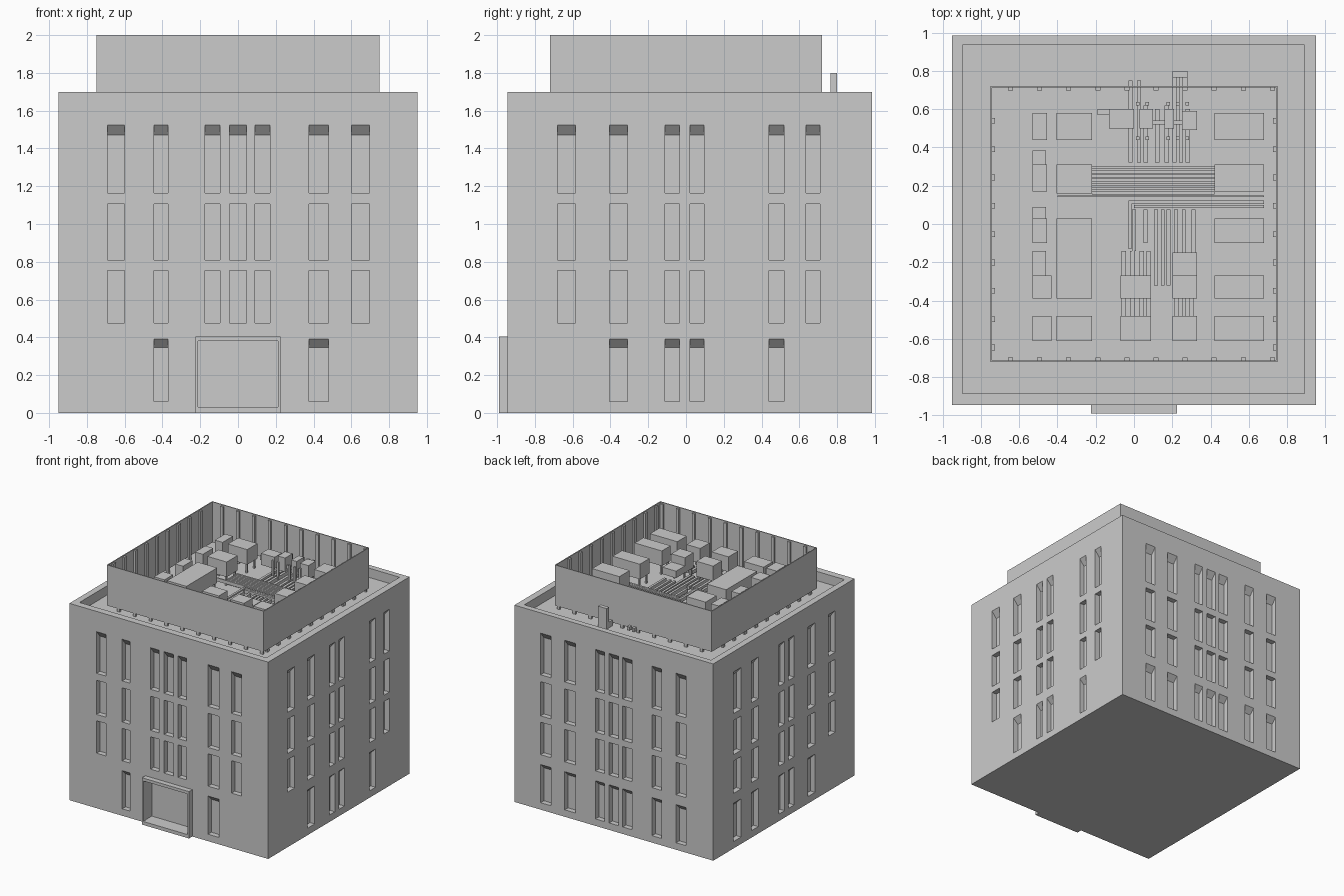
import bpy, bmesh
from mathutils import Vector

if "Cube" in bpy.data.objects:
    bpy.data.objects.remove(bpy.data.objects["Cube"])

X, Y0, Y1, TOP, ROOF = 0.95, -0.945, 0.985, 1.70, 1.62
DEPTH = 0.045


def add_hex(bm, pts):
    """Six-sided solid from 4 bottom and 4 top corners."""
    v = [bm.verts.new(p) for p in pts]
    for f in ((0, 1, 2, 3), (4, 5, 6, 7), (0, 1, 5, 4), (1, 2, 6, 5), (2, 3, 7, 6), (3, 0, 4, 7)):
        bm.faces.new([v[i] for i in f])


def add_box(bm, x0, x1, y0, y1, z0, z1):
    add_hex(bm, [(x, y, z) for z in (z0, z1)
                 for x, y in ((x0, y0), (x1, y0), (x1, y1), (x0, y1))])


def finish(bm, name):
    bmesh.ops.recalc_face_normals(bm, faces=bm.faces)
    me = bpy.data.meshes.new(name)
    bm.to_mesh(me)
    bm.free()
    ob = bpy.data.objects.new(name, me)
    bpy.context.collection.objects.link(ob)
    return ob


def boxes(name, items):
    bm = bmesh.new()
    for b in items:
        add_box(bm, *b)
    return finish(bm, name)


# Main block
body = boxes("building_body", [(-X, X, Y0, Y1, 0, TOP)])

# Window layout: columns per facade, which columns reach the ground floor
rows = [(0.06, 0.345, 0.045), (0.475, 0.755, 0), (0.81, 1.105, 0), (1.165, 1.47, 0.055)]
facades = [
    (lambda u, d: (u, Y0 + d),
     [(-.69, -.60), (-.445, -.37), (-.175, -.095), (-.045, .045), (.09, .17), (.375, .48), (.60, .695)], (1, 5)),
    (lambda u, d: (u, Y1 - d),
     [(-.69, -.595), (-.455, -.365), (-.175, -.085), (-.045, .045), (.09, .175), (.365, .47), (.60, .70)], range(7)),
    (lambda u, d: (X - d, u),
     [(-.68, -.585), (-.405, -.31), (-.11, -.035), (.02, .095), (.44, .52), (.635, .71)], (1, 2, 3, 4)),
    (lambda u, d: (-X + d, u),
     [(-.68, -.59), (-.405, -.31), (-.12, -.045), (.01, .085), (.37, .46), (.605, .71)], (1, 2, 3, 4, 5)),
]

# Cutters: windows with sloped heads, entrance recess, roof well
bm = bmesh.new()
for place, cols, ground in facades:
    for i, (a, b) in enumerate(cols):
        for r, (z0, z1, slope) in enumerate(rows):
            if r == 0 and i not in ground:
                continue
            out = -0.02
            zf = z1 + slope * (DEPTH - out) / DEPTH
            corners = [(a, out), (b, out), (b, DEPTH), (a, DEPTH)]
            add_hex(bm, [(*place(*c), z0) for c in corners] +
                    [(*place(*c), z) for c, z in zip(corners, (zf, zf, z1, z1))])
add_box(bm, -.215, .215, Y0 - .02, -.87, .03, .38)
add_box(bm, -.895, .89, -.885, .935, ROOF, TOP + .1)
cutter = finish(bm, "opening_cutter")
cutter.hide_render = True
mod = body.modifiers.new("openings", "BOOLEAN")
mod.object, mod.operation, mod.solver = cutter, "DIFFERENCE", "EXACT"
bpy.context.view_layer.objects.active = body
bpy.ops.object.modifier_apply(modifier=mod.name)
bpy.data.objects.remove(cutter)

# Entrance surround
boxes("entrance_frame", [
    (-.225, -.212, -.99, Y0, 0, .405), (.212, .225, -.99, Y0, 0, .405),
    (-.212, .212, -.99, Y0, .38, .405), (-.212, .212, -.99, Y0, 0, .03)])

# Rooftop screen walls, held just above the roof by posts
S, W, H, t, zb = .75, .72, 2.0, .008, 1.65
boxes("roof_screen", [
    (-S, S, -W, -W + t, zb, H), (-S, S, W - t, W, zb, H),
    (-S, -S + t, -W + t, W - t, zb, H), (S - t, S, -W + t, W - t, zb, H)])
posts = []
for i in range(10):
    x = -.645 + i * .152
    for y in (-W + t, W - t - .015):
        posts.append((x - .013, x + .013, y, y + .015, ROOF, H - .01))
for i in range(9):
    y = -.645 + i * .148
    for x in (-S + t, S - t - .015):
        posts.append((x, x + .015, y - .015, y + .015, ROOF, H - .01))
boxes("screen_posts", posts)

# Air handling units on short legs: rows shared by three columns
units = [(.42, .68, y0, y1) for y0, y1 in
         ((-.61, -.48), (-.39, -.27), (-.10, .03), (.17, .31), (.44, .58))]
units += [(-.405, -.22, y0, y1) for y0, y1 in ((-.61, -.48), (-.39, .03), (.16, .31), (.44, .58))]
units += [(-.53, x1, y0, y1) for x1, y0, y1 in
          ((-.43, -.61, -.48), (-.43, -.39, -.27), (-.455, -.10, .03), (-.455, .17, .31), (-.455, .44, .58))]
units += [(-.07, .09, -.61, -.48), (-.07, .09, -.39, -.27), (.20, .33, -.61, -.48), (.20, .33, -.39, -.27)]
boxes("roof_units", [(*u, 1.70, 1.83) for u in units])
legs = []
for x0, x1, y0, y1 in units:
    for x in (x0 + .01, x1 - .025):
        for y in (y0 + .01, y1 - .025):
            legs.append((x, x + .015, y, y + .015, ROOF, 1.70))
boxes("unit_legs", legs)

# Lower cabinets and the pump cluster
boxes("low_cabinets", [
    (-.53, -.46, -.27, -.14, ROOF, 1.70), (-.53, -.46, .03, .09, ROOF, 1.70),
    (-.53, -.46, .31, .385, ROOF, 1.70), (.20, .33, -.27, -.15, 1.70, 1.76)])
boxes("pump_boxes", [
    (-.13, 0, .50, .60, 1.70, 1.80), (.03, .10, .50, .60, 1.70, 1.82),
    (.16, .21, .50, .60, 1.70, 1.82), (.25, .33, .49, .59, 1.70, 1.82),
    (-.19, -.13, .57, .60, 1.70, 1.74), (.10, .25, .52, .54, 1.72, 1.75)])

# Central duct bank running left to right
boxes("duct_bank", [(-.22, .42, .155 + i * .022, .171 + i * .022, ROOF + .02, 1.68) for i in range(7)])

# Pipe runs: back branch, front branch and the L-shaped mains
pipes = [(x, x + .022, .32, y1, ROOF + .02, 1.67) for x, y1 in
         ((-.03, .75), (.015, .75), (.05, .62), (.11, .60), (.16, .62), (.20, .80), (.235, .80), (.27, .60))]
pipes += [(x, x + .02, y0, .075, ROOF + .02, 1.67) for x, y0 in
          ((-.01, -.14), (.05, -.10), (.105, -.32), (.14, -.32), (.17, -.32), (.21, -.16), (.25, -.16), (.30, -.16))]
pipes += [(x, x + .022, -.48, -.14, ROOF + .02, 1.67) for x in (-.065, -.02, .03, .065)]
pipes += [(x, x + .022, -.48, -.39, ROOF + .02, 1.67) for x in (.21, .25, .29)]
pipes += [(-.03, .68, .105, .122, 1.65, 1.68), (0, .68, .083, .10, 1.65, 1.68),
          (-.03, -.012, -.13, .105, 1.65, 1.68), (-.40, .68, .14, .15, 1.65, 1.68)]
boxes("pipe_runs", pipes)

# Vertical risers beside the pumps
boxes("pipe_risers", [(x, x + .018, y, y + .018, ROOF + .02, 1.80)
                      for y in (.44, .62) for x in (.01, .06, .17, .22, .27)])

# Box standing behind the screen with its low connection
boxes("rear_riser", [(.20, .28, .765, .80, ROOF, 1.80), (.20, .28, .72, .765, ROOF, 1.66)])
